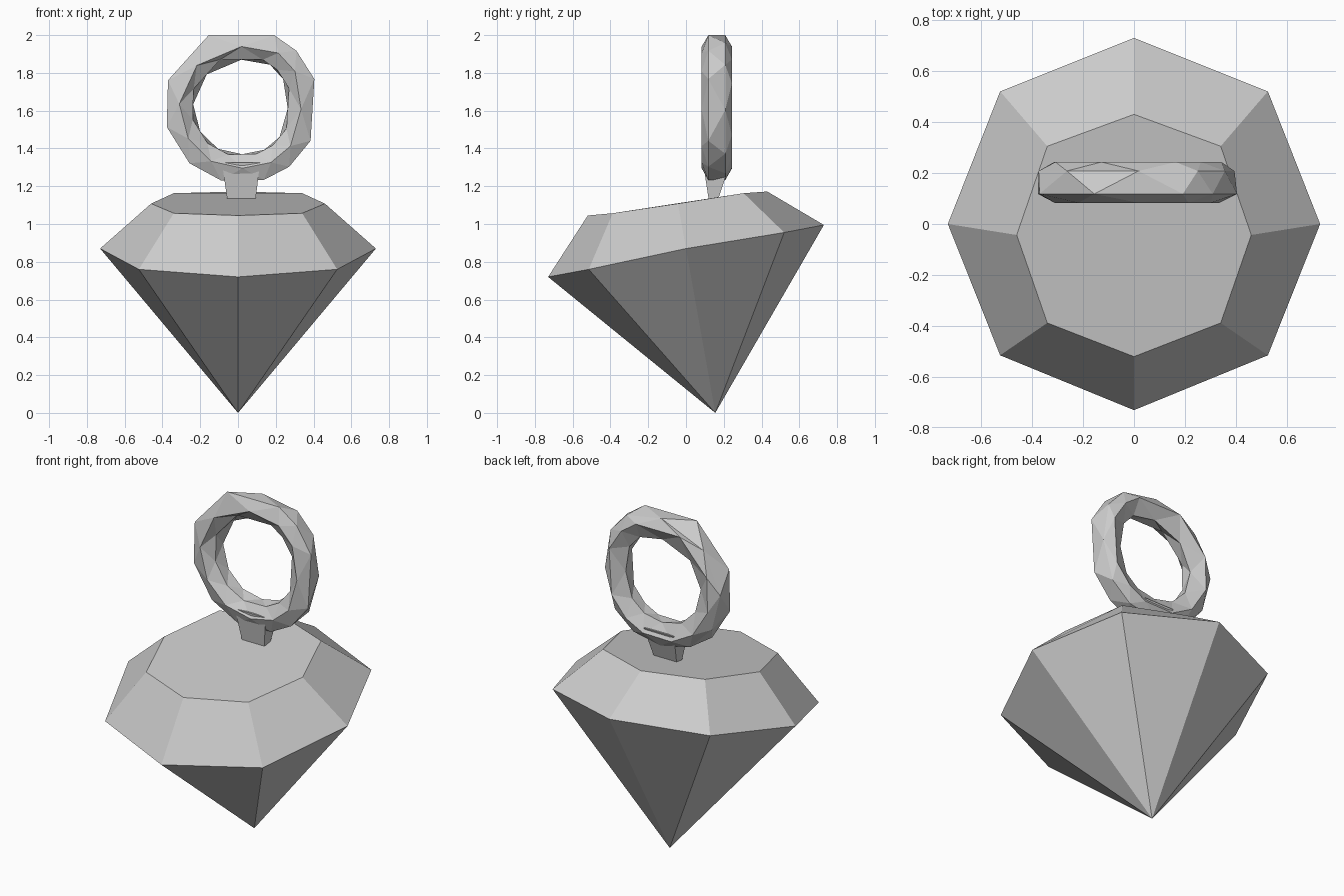
import bpy, bmesh
from math import cos, sin, radians

if "Cube" in bpy.data.objects:
    bpy.data.objects.remove(bpy.data.objects["Cube"])


def make(name, verts, faces):
    me = bpy.data.meshes.new(name)
    me.from_pydata(verts, [], faces)
    bm = bmesh.new()
    bm.from_mesh(me)
    bmesh.ops.recalc_face_normals(bm, faces=bm.faces)
    bm.to_mesh(me)
    bm.free()
    ob = bpy.data.objects.new(name, me)
    bpy.context.collection.objects.link(ob)
    return ob


def mirrored_loop(half):
    """Closed loop from the points on the +x side, front to back."""
    return half + [(-x, y, z) for x, y, z in reversed(half[1:-1])]


# Gem: tilted octagonal girdle, smaller tilted table, and a point below
girdle = mirrored_loop([(0, -.73, .72), (.525, -.515, .76), (.73, 0, .87),
                        (.525, .52, .955), (0, .73, .995)])
table = mirrored_loop([(0, -.52, 1.045), (.34, -.388, 1.057), (.46, -.043, 1.108),
                       (.34, .305, 1.163), (0, .43, 1.172)])
faces = [tuple(range(8, 16))]
for i in range(8):
    j = (i + 1) % 8
    faces += [(i, j, j + 8, i + 8), (j, i, 16)]
make("gem", girdle + table + [(0, .155, 0)], faces)


# Stem: flared block between the table and the ring
def rect(x0, x1, y0, y1, z):
    return [(x0, y0, z), (x1, y0, z), (x1, y1, z), (x0, y1, z)]


make("stem", rect(-.057, .093, .12, .17, 1.13) + rect(-.085, .117, .09, .235, 1.325),
     [(3, 2, 1, 0), (4, 5, 6, 7)] + [(i, (i + 1) % 4, (i + 1) % 4 + 4, i + 4) for i in range(4)])

# Ring: faceted loop, every other lengthwise row shifted by half a segment
angles = [115, 65, 45, 20, -27, -52, -73, -105, -132, -164, -199]
n = len(angles)
rows = [(.411, -.045), (.345, -.08), (.268, -.035),
        (.268, .035), (.345, .08), (.411, .045)]   # radius, depth
verts, faces = [], []
for k, (r, d) in enumerate(rows):
    pts = [(.018 + r * cos(radians(a)), 1.627 + r * sin(radians(a))) for a in angles]
    for i in range(n):
        (x, z), (x2, z2) = pts[i], pts[(i + 1) % n]
        if k % 2:
            x, z = (x + x2) / 2, (z + z2) / 2
        verts.append((x, .163 + d, z))
for k in range(6):
    m = (k + 1) % 6
    for i in range(n):
        j = (i + 1) % n
        a, b, c, e = k * n + i, k * n + j, m * n + i, m * n + j
        faces += [(a, b, c), (b, e, c)] if k % 2 == 0 else [(a, b, e), (a, e, c)]
make("hanging_ring", verts, faces)
